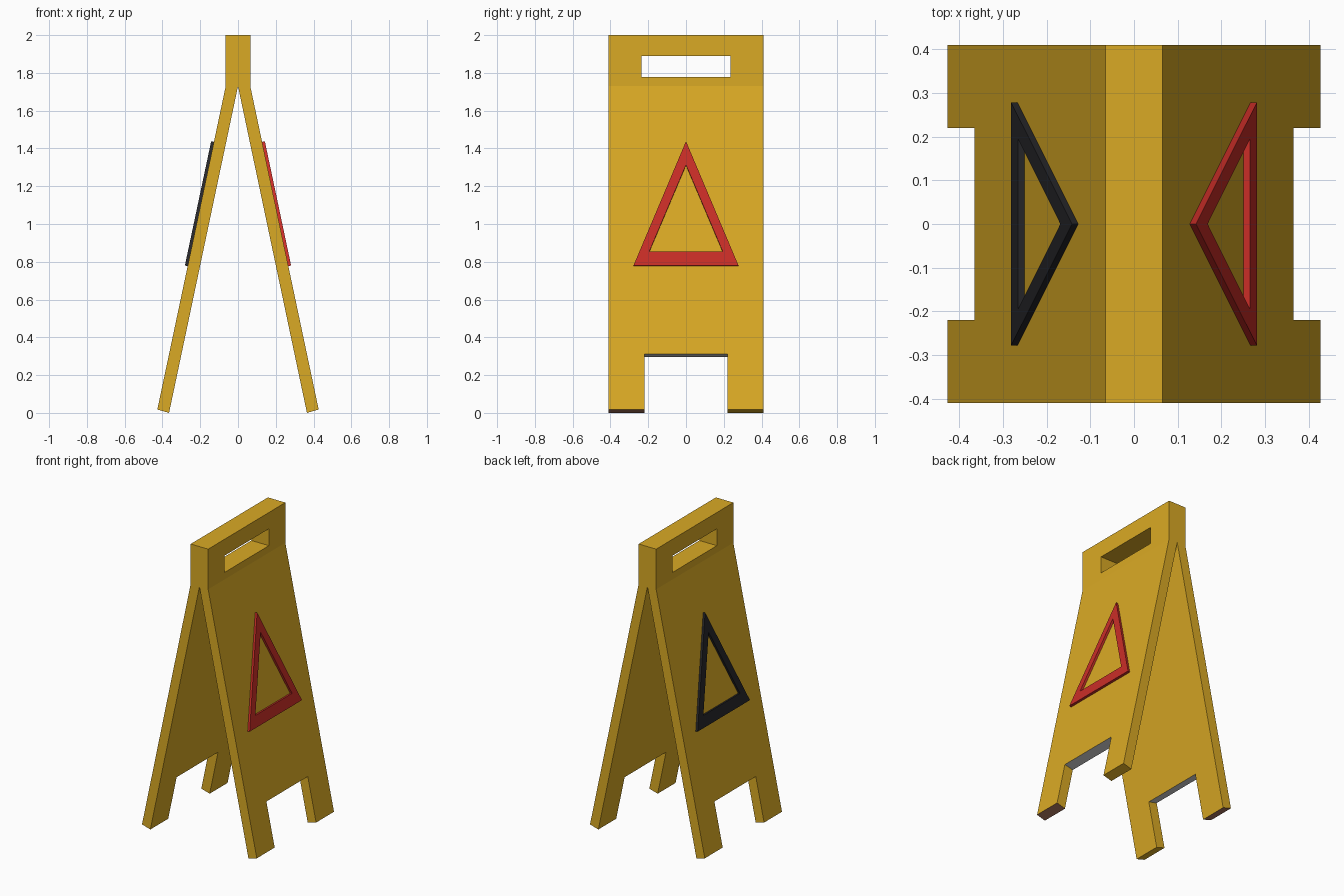
import bpy, bmesh, math
from mathutils import Vector

if "Cube" in bpy.data.objects:
    bpy.data.objects.remove(bpy.data.objects["Cube"])


def material(name, rgb):
    m = bpy.data.materials.new(name)
    m.diffuse_color = (*rgb, 1)
    m.use_nodes = True
    m.node_tree.nodes["Principled BSDF"].inputs["Base Color"].default_value = m.diffuse_color
    return m


YELLOW = material("yellow plastic", (0.70, 0.40, 0.018))
RED = material("red", (0.58, 0.026, 0.02))
BLACK = material("black", (0.02, 0.02, 0.023))
GREY = material("light grey", (0.62, 0.62, 0.62))
BROWN = material("brown", (0.36, 0.16, 0.10))


def finish(name, bm, mats, turned=False):
    """Make an object; turned parts go to the opposite side of the sign."""
    bmesh.ops.recalc_face_normals(bm, faces=bm.faces)
    if turned:
        for v in bm.verts:
            v.co.x, v.co.y = -v.co.x, -v.co.y
    me = bpy.data.meshes.new(name)
    bm.to_mesh(me)
    bm.free()
    for m in mats:
        me.materials.append(m)
    ob = bpy.data.objects.new(name, me)
    bpy.context.collection.objects.link(ob)
    bpy.ops.object.select_all(action='DESELECT')
    ob.select_set(True)
    bpy.context.view_layer.objects.active = ob
    bpy.ops.object.shade_smooth_by_angle(angle=math.radians(30))


def strip(bm, a, b, mats={}):
    """Bridge two equal closed loops of vertices with quads."""
    n = len(a)
    for i in range(n):
        j = (i + 1) % n
        bm.faces.new((a[i], a[j], b[j], b[i])).material_index = mats.get(i, 0)


def ring(name, outer, inner, back, front, mat, turned=False):
    """Flat frame with a hole; back and front place a (y, z) point in space."""
    bm = bmesh.new()
    ob_, ib, of, inf = [[bm.verts.new(f(*p)) for p in loop]
                        for f in (back, front) for loop in (outer, inner)]
    for a, b in ((ob_, ib), (of, inf), (ob_, of), (ib, inf)):
        strip(bm, a, b)
    finish(name, bm, [mat], turned)


# Leg panel cross-section: (x, z) at the hinge and at the floor
TOP = 1.73
OUT_TOP, OUT_LOW = Vector((0.065, TOP)), Vector((0.427, 0.018))
IN_TOP, IN_LOW = Vector((0.0, TOP)), Vector((0.365, 0.0))
W, N, T = 0.41, 0.22, 0.829   # half width, half notch, notch height fraction


def panel(name, turned):
    outline = [(-W, 0), (-W, 1), (-N, 1), (-N, T), (N, T), (N, 1), (W, 1), (W, 0)]
    bm = bmesh.new()
    loops = []
    for top, low in ((OUT_TOP, OUT_LOW), (IN_TOP, IN_LOW)):
        loop = []
        for y, t in outline:
            x, z = top.lerp(low, t)
            loop.append(bm.verts.new((x, y, z)))
        bm.faces.new(loop)
        loops.append(loop)
    # grey notch underside, one brown foot sole
    strip(bm, *loops, mats={3: 1, 1: 2})
    finish(name, bm, [YELLOW, GREY, BROWN], turned)


def on_panel(height):
    """Place (y, z) on the outer panel surface, raised by height."""
    d = (OUT_LOW - OUT_TOP).normalized()
    slope = (OUT_LOW.x - OUT_TOP.x) / (OUT_TOP.y - OUT_LOW.y)
    return lambda y, z: (OUT_TOP.x + (TOP - z) * slope - d.y * height,
                         y, z + d.x * height)


# Two leaning panels with raised warning triangles
tri_out = [(-0.278, 0.777), (0.278, 0.777), (0, 1.435)]
tri_in = [(-0.195, 0.85), (0.195, 0.85), (0, 1.31)]
for side, turned, colour in (("right", False, RED), ("left", True, BLACK)):
    panel(side + "_panel", turned)
    ring(side + "_triangle", tri_out, tri_in, on_panel(-0.002), on_panel(0.015),
         colour, turned)

# Handle block joining the panels at the top
rect = lambda w, lo, hi: [(-w, lo), (w, lo), (w, hi), (-w, hi)]
ring("handle", rect(W, TOP, 2.0), rect(0.235, 1.777, 1.89),
     lambda y, z: (-0.065, y, z), lambda y, z: (0.065, y, z), YELLOW)
